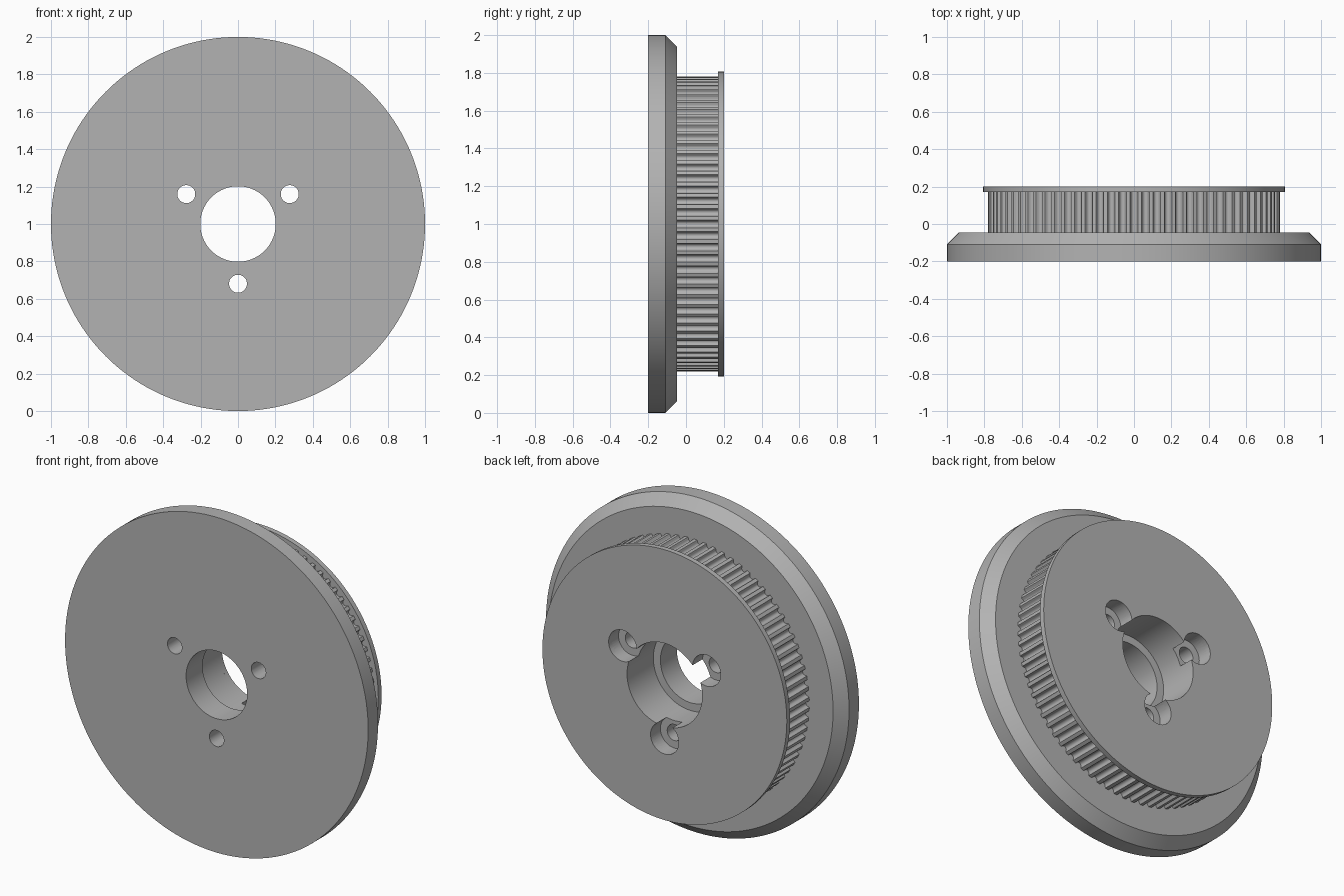
import bpy, bmesh
from math import sin, cos, pi, radians

if "Cube" in bpy.data.objects:
    bpy.data.objects.remove(bpy.data.objects["Cube"], do_unlink=True)

MM = 1 / 32.25                      # design is in millimetres, outer radius 32.25
FRONT, BACK = -6.5, 6.5
DISC_BACK, TOOTH_BACK = -1.5, 5.5
TEETH = 80

grey = bpy.data.materials.new("plain grey")
grey.use_nodes = True
colour = (0.45, 0.45, 0.45, 1)
grey.diffuse_color = colour
grey.node_tree.nodes["Principled BSDF"].inputs["Base Color"].default_value = colour


def sweep(bm, columns, cx=0, cz=0):
    """Skin closed (radius, y) sections placed at angles around the y axis."""
    rings = [[bm.verts.new(((cx + r * cos(a)) * MM, y * MM, (cz + r * sin(a)) * MM + 1))
              for r, y in section] for a, section in columns]
    n = len(rings[0])
    for i, ring in enumerate(rings):
        nxt = rings[(i + 1) % len(rings)]
        for j in range(n):
            k = (j + 1) % n
            bm.faces.new((ring[j], ring[k], nxt[k], nxt[j]))
    return rings


def lathe(section, steps):
    return [(2 * pi * i / steps, section) for i in range(steps)]


def make(name, bm):
    bmesh.ops.recalc_face_normals(bm, faces=bm.faces)
    mesh = bpy.data.meshes.new(name)
    bm.to_mesh(mesh)
    bm.free()
    mesh.materials.append(grey)
    obj = bpy.data.objects.new(name, mesh)
    bpy.context.collection.objects.link(obj)
    return obj


def ring_part(name, columns):
    bm = bmesh.new()
    sweep(bm, columns)
    return make(name, bm)


# Chamfered front disc
disc = ring_part("front_disc", lathe(
    [(6.5, FRONT), (32.25, FRONT), (32.25, -3.5), (30.25, DISC_BACK), (6.5, DISC_BACK)], 160))

# Toothed belt ring: rounded grooves described by (half width, depth)
groove = [(0.66, 0), (0.6, 0.1), (0.54, 0.32), (0.44, 0.54), (0.25, 0.7), (0, 0.75)]
outline = [(-w, d) for w, d in groove] + [(w, d) for w, d in groove[-2::-1]]
top = 25.2
columns = []
for t in range(TEETH):
    for w, d in outline:
        r = top - d
        columns.append((2 * pi * t / TEETH + pi / 2 + w / top,
                        [(8, DISC_BACK), (r, DISC_BACK), (r, TOOTH_BACK), (8, TOOTH_BACK)]))
teeth = ring_part("toothed_ring", columns)

# Retaining flange
flange = ring_part("back_flange", lathe(
    [(8, TOOTH_BACK), (26, TOOTH_BACK), (26, BACK), (8, BACK)], 160))

# Three stepped screw-hole cutters
bm = bmesh.new()
for deg in (30, 150, 270):
    a = radians(deg)
    rings = sweep(bm, lathe([(1.55, -9), (1.55, 3.5), (3, 3.5), (3, 9)], 40),
                  10.3 * cos(a), 10.3 * sin(a))
    # the sweep closes each section with a slanted inner wall; replace it by caps
    for ring, nxt in zip(rings, rings[1:] + rings[:1]):
        wall = [f for f in ring[0].link_faces if ring[3] in f.verts and nxt[0] in f.verts]
        bmesh.ops.delete(bm, geom=wall, context="FACES_ONLY")
    bm.faces.new([r[0] for r in rings])
    bm.faces.new([r[3] for r in rings])
cutter = make("screw_hole_cutter", bm)
cutter.hide_render = True

# Cut the holes, then shade with crisp edges
for obj in (disc, teeth, flange):
    mod = obj.modifiers.new("screw holes", "BOOLEAN")
    mod.operation, mod.solver, mod.object = "DIFFERENCE", "EXACT", cutter
    bpy.context.view_layer.update()
    graph = bpy.context.evaluated_depsgraph_get()
    cut = bpy.data.meshes.new_from_object(obj.evaluated_get(graph))
    obj.modifiers.clear()
    obj.data = cut
bpy.data.objects.remove(cutter, do_unlink=True)

bpy.ops.object.select_all(action="DESELECT")
for obj in (disc, teeth, flange):
    obj.select_set(True)
bpy.context.view_layer.objects.active = disc
bpy.ops.object.shade_smooth_by_angle(angle=radians(30))
